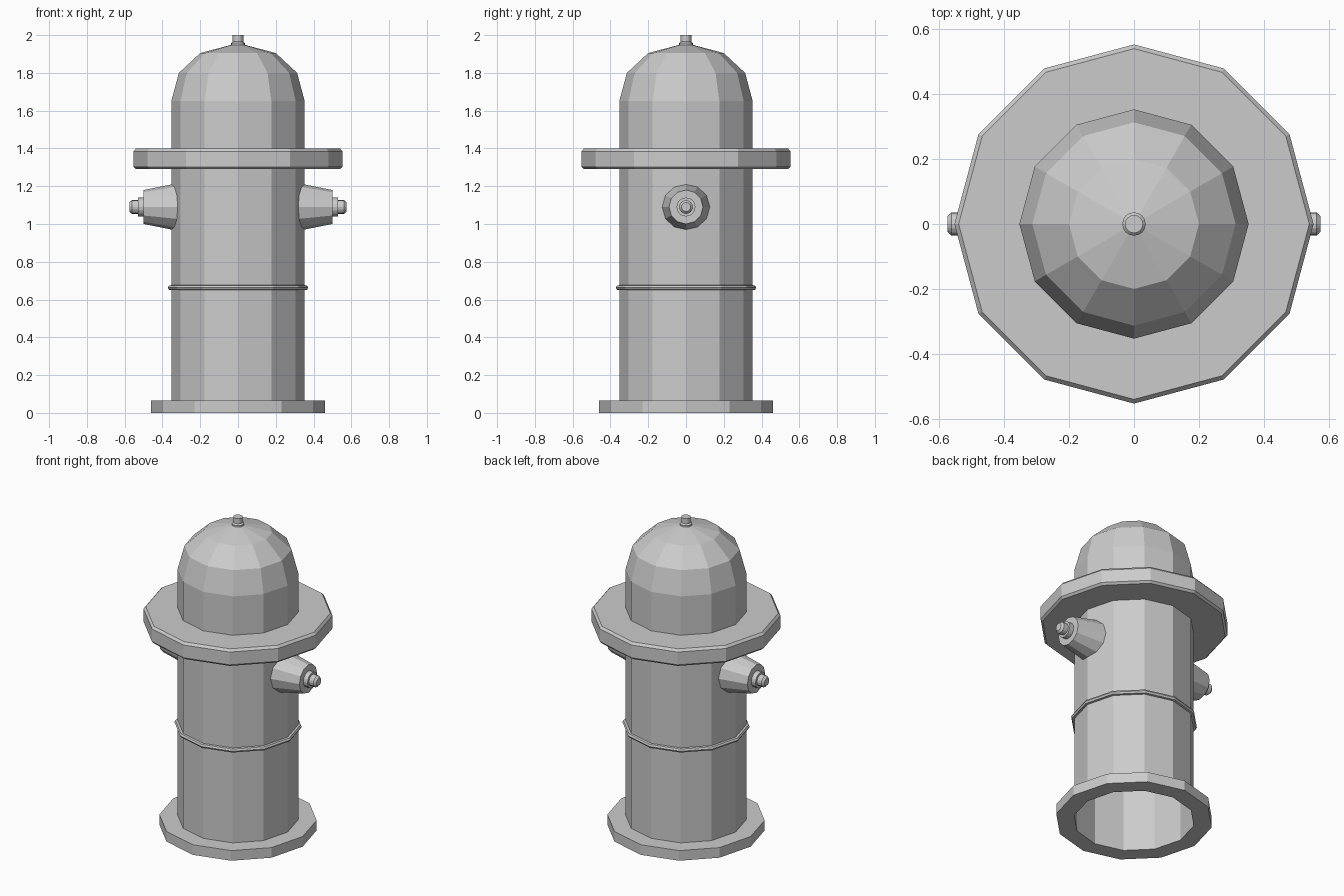
import bpy, bmesh, math
from mathutils import Matrix

cube = bpy.data.objects.get("Cube")
if cube:
    bpy.data.objects.remove(cube, do_unlink=True)

grey = bpy.data.materials.new("plain grey")
grey.use_nodes = True
grey.diffuse_color = (0.6, 0.6, 0.6, 1)
grey.node_tree.nodes["Principled BSDF"].inputs["Base Color"].default_value = (0.6, 0.6, 0.6, 1)


def lathe(name, profile, sides=12, cap=False, matrix=Matrix()):
    """Turn (radius, height) points round the z axis; optionally cap the last ring."""
    bm = bmesh.new()
    rings = []
    for r, z in profile:
        angles = [2 * math.pi * i / sides for i in range(sides)]
        rings.append([bm.verts.new((r * math.cos(a), r * math.sin(a), z)) for a in angles])
    for low, high in zip(rings, rings[1:]):
        for i in range(sides):
            j = (i + 1) % sides
            bm.faces.new((low[i], low[j], high[j], high[i]))
    if cap:
        bm.faces.new(rings[-1])
    bm.transform(matrix)
    mesh = bpy.data.meshes.new(name)
    bm.to_mesh(mesh)
    bm.free()
    mesh.materials.append(grey)
    obj = bpy.data.objects.new(name, mesh)
    bpy.context.collection.objects.link(obj)
    return obj


BODY = 0.353

# Hollow barrel, open at the bottom, with a faceted dome
lathe("barrel_and_dome", [(BODY, 0), (BODY, 1.65), (0.313, 1.80), (0.2, 1.905), (0.03, 1.95)], cap=True)

# Foot plate
lathe("foot_plate", [(BODY, 0), (0.46, 0), (0.46, 0.065), (BODY, 0.065)])

# Thin band round the barrel
lathe("barrel_band", [(BODY, 0.65), (0.366, 0.652), (0.372, 0.663), (0.366, 0.674), (BODY, 0.676)])

# Wide flange with chamfered rims
lathe("flange", [(BODY, 1.29), (0.54, 1.29), (0.553, 1.303), (0.553, 1.385), (0.54, 1.40), (BODY, 1.40)])

# Top nut
lathe("top_nut", [(0.036, 1.94), (0.036, 1.958), (0.028, 1.966), (0.028, 2.0)], sides=16, cap=True)

# Side outlets, each a tapered spout, a collar and a nut
for side, angle in (("left", 90), ("right", -90)):
    turn = Matrix.Translation((0, 0, 1.09)) @ Matrix.Rotation(math.radians(angle), 4, "Y")
    lathe(side + "_spout", [(0.13, 0.30), (0.09, 0.50)], cap=True, matrix=turn)
    lathe(side + "_collar", [(0.05, 0.49), (0.05, 0.53)], sides=16, cap=True, matrix=turn)
    lathe(side + "_nut", [(0.036, 0.52), (0.036, 0.562), (0.024, 0.575)], sides=16, cap=True, matrix=turn)
